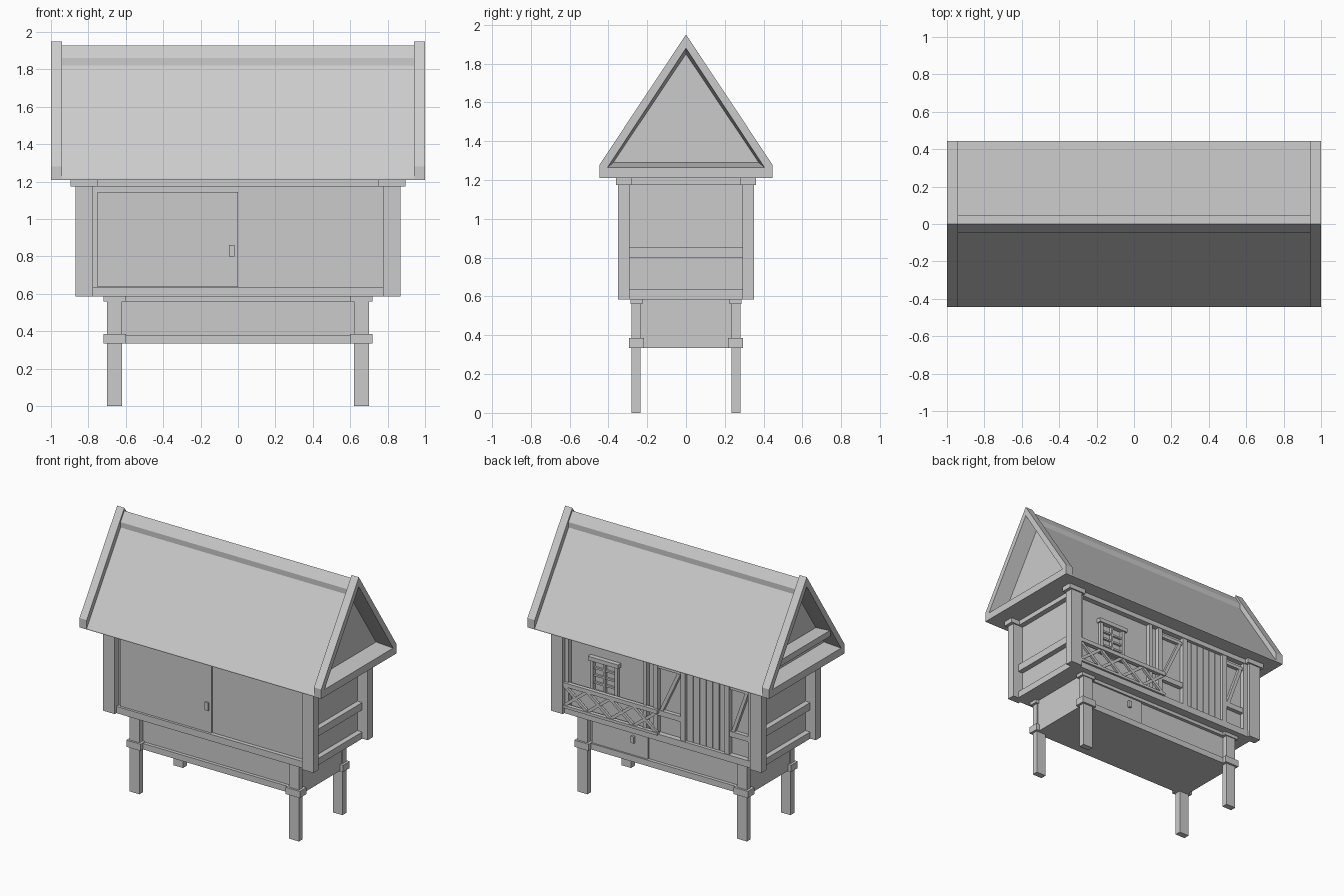
import bpy, bmesh, math
from mathutils import Vector

if "Cube" in bpy.data.objects:
    bpy.data.objects.remove(bpy.data.objects["Cube"])


def mesh_object(name, bm):
    bmesh.ops.recalc_face_normals(bm, faces=bm.faces)
    me = bpy.data.meshes.new(name)
    bm.to_mesh(me)
    bm.free()
    ob = bpy.data.objects.new(name, me)
    bpy.context.collection.objects.link(ob)
    return ob


def loft(name, ring_a, ring_b):
    """Closed solid between two matching rings of points."""
    bm = bmesh.new()
    a = [bm.verts.new(p) for p in ring_a]
    b = [bm.verts.new(p) for p in ring_b]
    bm.faces.new(a)
    bm.faces.new(b)
    n = len(a)
    for i in range(n):
        j = (i + 1) % n
        bm.faces.new((a[i], a[j], b[j], b[i]))
    return mesh_object(name, bm)


def prism(name, profile, x0, x1):
    """Extrude a (y, z) profile along x."""
    return loft(name, [(x0, y, z) for y, z in profile], [(x1, y, z) for y, z in profile])


def box(name, x0, x1, y0, y1, z0, z1):
    return prism(name, [(y0, z0), (y1, z0), (y1, z1), (y0, z1)], x0, x1)


def bar(name, p, q, width, y0, y1):
    """Slanted bar in an xz plane, from p to q."""
    p, q = Vector(p), Vector(q)
    d = (q - p).normalized() * width / 2
    n = Vector((-d.y, d.x))
    pts = [p + n, q + n, q - n, p - n]
    return loft(name, [(v.x, y0, v.y) for v in pts], [(v.x, y1, v.y) for v in pts])


def cut(ob, cutter):
    m = ob.modifiers.new("recess", 'BOOLEAN')
    m.object = cutter
    m.operation = 'DIFFERENCE'
    m.solver = 'EXACT'
    bpy.context.view_layer.objects.active = ob
    bpy.ops.object.modifier_apply(modifier=m.name)


# Roof with raised gable boards, each end recessed by a tapered triangle
roof = prism("roof", [(-.445, 1.21), (.445, 1.21), (.445, 1.218), (0, 1.888), (-.445, 1.218)], -.94, .94)
for s in (-1, 1):
    board = prism("gable_board", [(-.445, 1.21), (.445, 1.21), (.445, 1.28), (0, 1.95), (-.445, 1.28)],
                  s * .94, s)
    cutter = loft("gable_recess",
                  [(s * 1.01, -.407, 1.263), (s * 1.01, .407, 1.263), (s * 1.01, 0, 1.882)],
                  [(s * .88, -.375, 1.29), (s * .88, .375, 1.29), (s * .88, 0, 1.85)])
    cut(roof, cutter)
    cut(board, cutter)
    bpy.data.objects.remove(cutter)
prism("ridge_cap", [(-.045, 1.80), (.045, 1.80), (.045, 1.86), (0, 1.928), (-.045, 1.86)], -.87, .87)
for s in (-1, 1):  # ridge cap over the recessed ends
    prism("ridge_cap_end", [(-.045, 1.82), (-.045, 1.86), (0, 1.928), (.045, 1.86), (.045, 1.82), (0, 1.885)],
          s * .87, s * .94)
box("gable_beam", -.985, -.88, -.30, .30, 1.39, 1.435)

# Upper body, corner posts and caps
box("upper_body", -.785, .785, -.30, .29, .585, 1.21)
for sx in (-1, 1):
    for sy in (-1, 1):
        box("upper_post", sx * .775, sx * .87, sy * .29, sy * .35, .585, 1.18)
        box("upper_post_cap", sx * .752, sx * .895, sy * .28, sy * .36, 1.175, 1.21)
        # Legs with their collars
        box("leg", sx * .62, sx * .70, sy * .235, sy * .28, 0, .585)
        box("leg_collar", sx * .60, sx * .718, sy * .217, sy * .295, .335, .385)
        box("leg_cap", sx * .60, sx * .718, sy * .225, sy * .287, .56, .585)
    for z0, z1 in ((.585, .635), (.80, .855), (1.175, 1.21)):
        box("side_rail", sx * .78, sx * .825, -.29, .29, z0, z1)
for sy in (-1, 1):
    box("bottom_rail", -.775, .775, sy * .28, sy * .33, .585, .635)
    box("top_rail", -.775, .775, sy * .28, sy * .33, 1.175, 1.21)
    box("cabinet_bottom_rail", -.62, .62, sy * .22, sy * .265, .335, .38)
    box("cabinet_top_rail", -.62, .62, sy * .22, sy * .265, .56, .585)

# Lower cabinet
box("cabinet", -.69, .69, -.24, .24, .335, .59)

# Front sliding door
box("front_door", -.75, 0, -.315, -.29, .637, 1.145)
box("front_door_handle", -.048, -.02, -.325, -.31, .80, .86)

# Back wall studs, positions measured along -x
for u0, u1 in ((-.775, -.745), (-.13, -.10), (-.045, -.01), (.18, .22), (.545, .585), (.74, .775)):
    box("back_stud", -u0, -u1, .28, .325, .63, 1.18)

# Back window with muntins
box("window_lintel", .335, .585, .28, .325, 1.03, 1.06)
box("window_sill", .345, .575, .28, .32, .785, .81)
for x in (.36, .56):
    box("window_jamb", x - .013, x + .013, .28, .315, .80, 1.04)
box("window_muntin", .452, .468, .28, .31, .80, 1.04)
for i in range(1, 4):
    z = .81 + i * .055
    box("window_muntin", .36, .56, .28, .305, z - .007, z + .007)

# Cross-braced railing
box("railing_top", 0, .775, .315, .345, .79, .82)
box("railing_bottom", 0, .775, .315, .345, .63, .65)
w = .765 / 4
for i in range(4):
    x = .01 + i * w
    bar("railing_brace", (x, .645), (x + w, .795), .022, .32, .338)
    bar("railing_brace", (x, .795), (x + w, .645), .022, .318, .336)

# Braced panels either side of the back door
for u0, u1 in ((-.01, .18), (.585, .74)):
    box("panel_rail", -u0, -u1, .28, .32, .77, .81)
    bar("panel_brace", (-u0 - .02, .80), (-u1 + .02, 1.12), .025, .28, .315)
    box("panel_head", -u0, -u1, .28, .315, 1.12, 1.145)

# Planked back door
for i in range(6):
    u = .22 + i * .325 / 6
    box("back_door_plank", -u - .002, -u - .052, .28, .305, .635, 1.175)

# Small sliding panel in the back of the cabinet
box("cabinet_door", .14, .60, .23, .252, .38, .56)
box("cabinet_door_handle", .245, .27, .25, .268, .475, .525)
